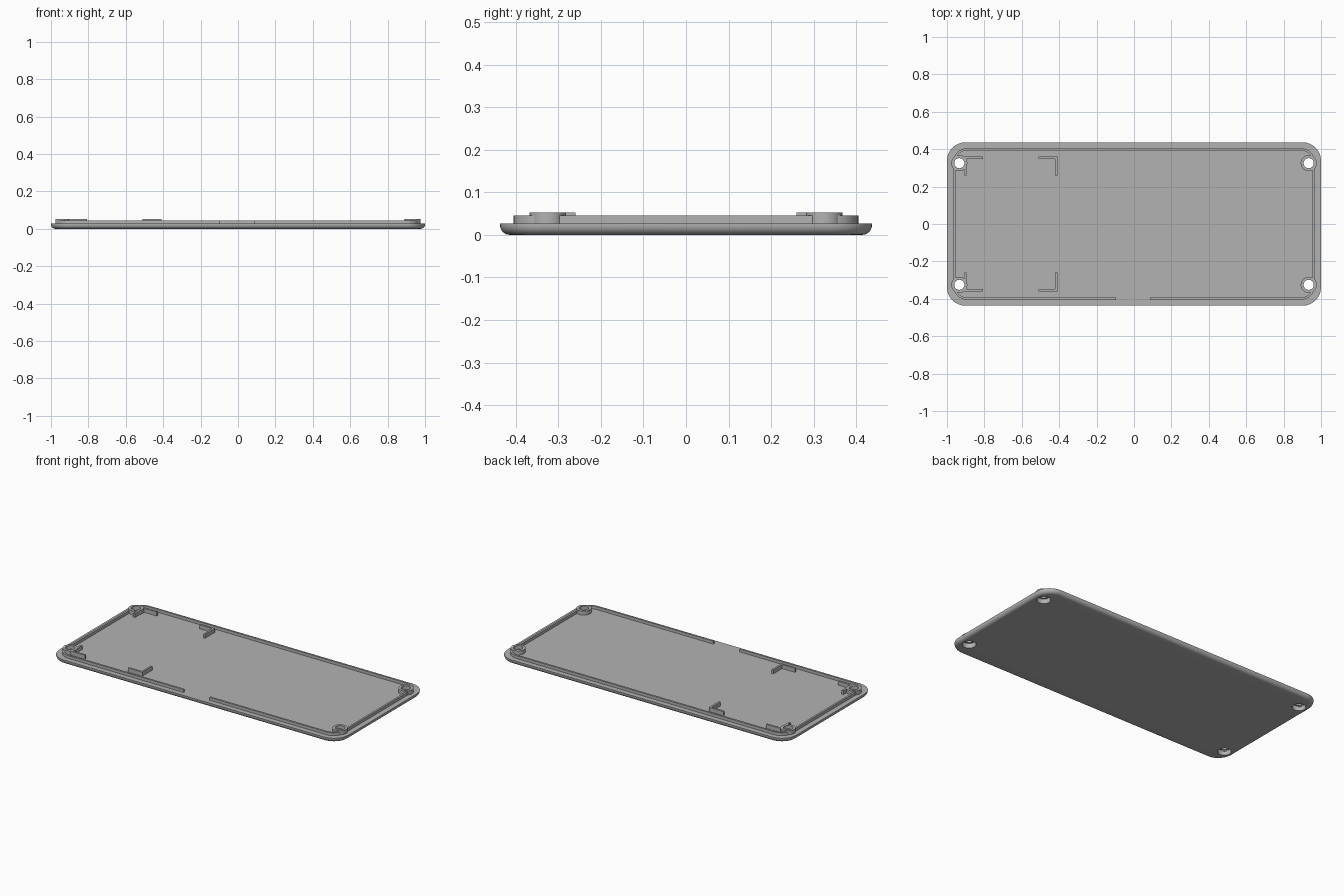
import bpy, bmesh, math
from mathutils import Vector

cube = bpy.data.objects.get("Cube")
if cube:
    bpy.data.objects.remove(cube, do_unlink=True)

grey = bpy.data.materials.new("plain grey")
grey.use_nodes = True
COLOUR = (0.45, 0.45, 0.45, 1)
grey.diffuse_color = COLOUR
grey.node_tree.nodes["Principled BSDF"].inputs["Base Color"].default_value = COLOUR

HALF_X, HALF_Y = 1.0, 0.437
PLATE_TOP, LIP_TOP, POST_TOP = 0.027, 0.045, 0.052
HOLE_X, HOLE_Y = 0.934, 0.325


def make(name, bm):
    bmesh.ops.recalc_face_normals(bm, faces=bm.faces)
    mesh = bpy.data.meshes.new(name)
    bm.to_mesh(mesh)
    bm.free()
    mesh.materials.append(grey)
    obj = bpy.data.objects.new(name, mesh)
    bpy.context.collection.objects.link(obj)
    return obj


def smooth(obj):
    bpy.ops.object.select_all(action='DESELECT')
    obj.select_set(True)
    bpy.context.view_layer.objects.active = obj
    bpy.ops.object.shade_smooth_by_angle(angle=math.radians(35))


def rounded_rect(hx, hy, r, steps=12):
    """Counter-clockwise outline starting at the front right corner."""
    pts = []
    for i, (sx, sy) in enumerate([(1, -1), (1, 1), (-1, 1), (-1, -1)]):
        for k in range(steps + 1):
            a = math.radians(-90 + 90 * i + 90 * k / steps)
            pts.append((sx * (hx - r) + r * math.cos(a),
                        sy * (hy - r) + r * math.sin(a)))
    return pts


def bridge(bm, a, b, closed=True):
    n = len(a)
    for i in range(n if closed else n - 1):
        j = (i + 1) % n
        bm.faces.new((a[i], a[j], b[j], b[i]))


def lathe(bm, profile, x, y, segs=32):
    """Closed profile of (radius, z) turned about a vertical axis."""
    rings = [[bm.verts.new((x + r * math.cos(math.tau * i / segs),
                            y + r * math.sin(math.tau * i / segs), z))
              for i in range(segs)] for r, z in profile]
    for a, b in zip(rings, rings[1:] + rings[:1]):
        bridge(bm, a, b)


def drill(obj, radius):
    """Cut the four screw holes through a part."""
    bm = bmesh.new()
    for sx in (-1, 1):
        for sy in (-1, 1):
            ends = [[bm.verts.new((sx * HOLE_X + radius * math.cos(math.tau * i / 32),
                                   sy * HOLE_Y + radius * math.sin(math.tau * i / 32), z))
                     for i in range(32)] for z in (-0.1, 0.1)]
            bridge(bm, *ends)
            for e in ends:
                bm.faces.new(e)
    cutter = make("hole_cutter", bm)
    cutter.hide_render = True
    mod = obj.modifiers.new("holes", 'BOOLEAN')
    mod.operation, mod.solver, mod.object = 'DIFFERENCE', 'EXACT', cutter
    bpy.context.view_layer.objects.active = obj
    bpy.ops.object.modifier_apply(modifier=mod.name)
    bpy.data.objects.remove(cutter, do_unlink=True)


# Cover plate with a rounded lower edge
bm = bmesh.new()
R = 0.023
levels = [(R * (1 - math.sin(t)), R * (1 - math.cos(t)))
          for t in (math.radians(15 * k) for k in range(7))] + [(0, PLATE_TOP)]
rings = []
for inset, z in levels:
    outline = rounded_rect(HALF_X - inset, HALF_Y - inset, 0.1 - inset)
    rings.append([bm.verts.new((x, y, z)) for x, y in outline])
for a, b in zip(rings, rings[1:]):
    bridge(bm, a, b)
bm.faces.new(rings[0])
bm.faces.new(rings[-1])
plate = make("cover_plate", bm)
drill(plate, 0.039)
smooth(plate)

# Locating lip, open at the front gap
bm = bmesh.new()
strips = []
for inset in (0, 0.012):
    pts = rounded_rect(0.967 - inset, 0.405 - inset, 0.075 - inset)
    y = pts[0][1]
    pts = [(0.085, y)] + pts + [(-0.095, y)]
    for z in (PLATE_TOP - 0.002, LIP_TOP):
        strips.append([bm.verts.new((px, py, z)) for px, py in pts])
out_low, out_top, in_low, in_top = strips
loop = [out_low, out_top, in_top, in_low]
for a, b in zip(loop, loop[1:] + loop[:1]):
    bridge(bm, a, b, closed=False)
for end in (0, -1):
    bm.faces.new([s[end] for s in loop])
lip = make("locating_lip", bm)
drill(lip, 0.034)
smooth(lip)

# Screw posts with a wide recess underneath
for sx, side in ((-1, "right"), (1, "left")):
    for sy, depth in ((-1, "front"), (1, "back")):
        bm = bmesh.new()
        lathe(bm, [(0.043, 0.022), (0.043, POST_TOP), (0.027, POST_TOP),
                   (0.027, 0.03), (0.039, 0.03), (0.039, 0.022)],
              sx * HOLE_X, sy * HOLE_Y)
        smooth(make(f"{depth}_{side}_screw_post", bm))

# L-shaped corner brackets
ARM, WALL = 0.1, 0.012
shape = [(0, 0), (ARM, 0), (ARM, WALL), (WALL, WALL), (WALL, ARM), (0, ARM)]
for corner_x, dx, side in ((-0.907, 1, "outer"), (-0.41, -1, "inner")):
    for dy, depth in ((1, "front"), (-1, "back")):
        bm = bmesh.new()
        low, top = [[bm.verts.new((corner_x + dx * px, dy * (py - 0.36), z))
                     for px, py in shape] for z in (PLATE_TOP - 0.002, POST_TOP)]
        bridge(bm, low, top)
        bm.faces.new(low)
        bm.faces.new(top)
        make(f"{depth}_{side}_bracket", bm)
